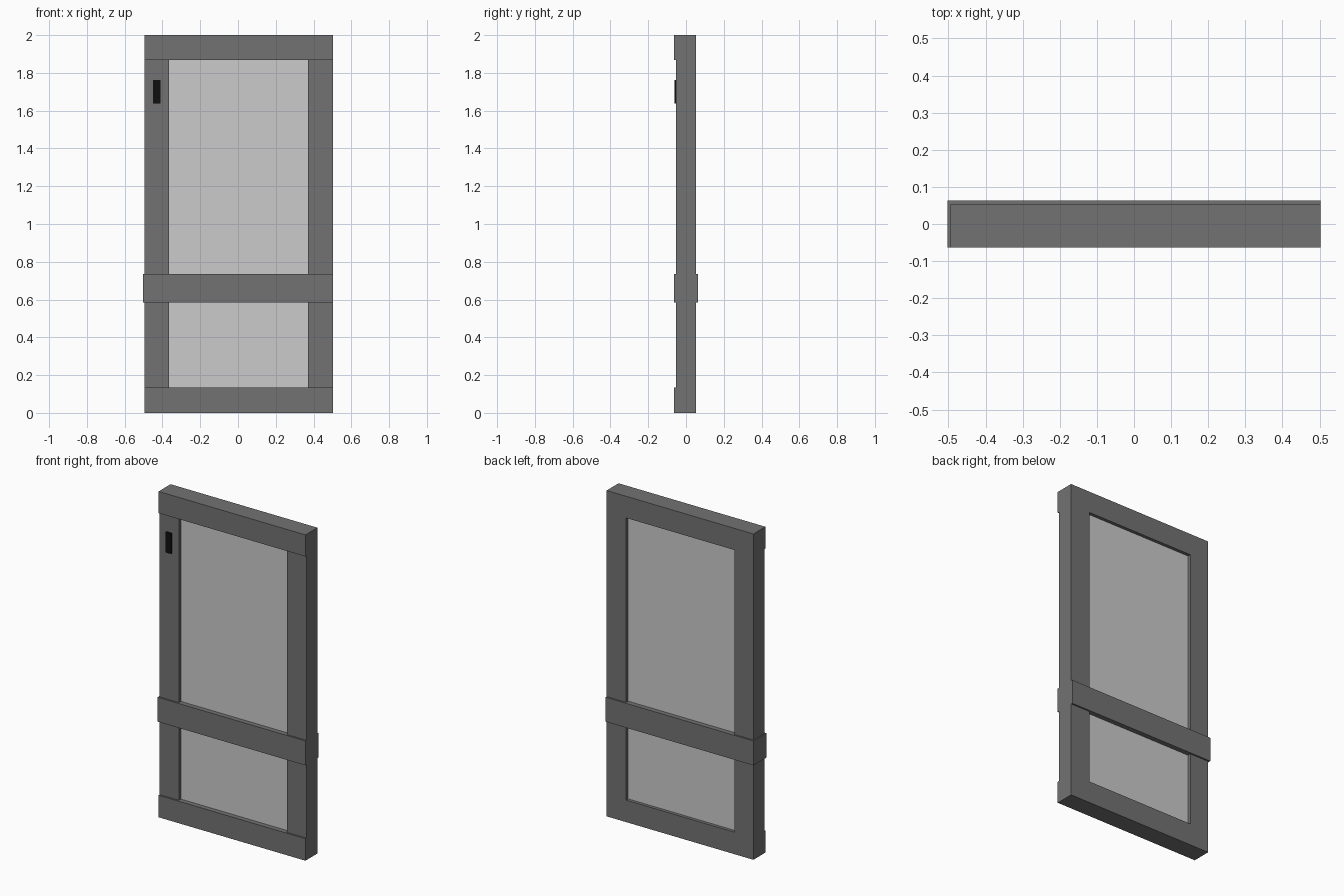
import bpy

if "Cube" in bpy.data.objects:
    bpy.data.objects.remove(bpy.data.objects["Cube"])


def material(name, value):
    m = bpy.data.materials.new(name)
    m.diffuse_color = (value, value, value, 1)
    m.use_nodes = True
    m.node_tree.nodes["Principled BSDF"].inputs["Base Color"].default_value = m.diffuse_color
    return m


def box(name, x, y, z, mat=None, bevel=0):
    """Box from (min, max) ranges on each axis."""
    bpy.ops.mesh.primitive_cube_add(size=1)
    ob = bpy.context.object
    ob.name = name
    ob.location = [(a + b) / 2 for a, b in (x, y, z)]
    ob.scale = [b - a for a, b in (x, y, z)]
    bpy.ops.object.transform_apply(location=False, rotation=False, scale=True)
    if mat:
        ob.data.materials.append(mat)
    if bevel:
        mod = ob.modifiers.new("bevel", 'BEVEL')
        mod.width = bevel
        mod.segments = 3
    return ob


frame_grey = material("frame_grey", 0.17)
black = material("black", 0.005)

LEFT, RIGHT = -0.495, 0.502
FRONT, BACK = -0.053, 0.053
RAIL_FRONT = -0.063

# upright stiles between the end rails
box("left_stile", (LEFT, -0.365), (FRONT, BACK), (0.135, 1.867), frame_grey)
box("right_stile", (0.37, RIGHT), (FRONT, BACK), (0.135, 1.867), frame_grey)

# end rails stand proud of the stiles at the front, flush at the back
for name, z in (("bottom_rail", (0, 0.135)), ("top_rail", (1.867, 2.0))):
    box(name, (LEFT, RIGHT), (RAIL_FRONT, BACK), z, frame_grey)

# middle rail wraps the frame front, back and left
box("middle_rail", (-0.502, RIGHT), (RAIL_FRONT, 0.063), (0.585, 0.735), frame_grey)

# recessed panel, let slightly into the frame
box("panel", (-0.375, 0.38), (-0.033, 0.033), (0.125, 1.877))

# small black latch plate on the left stile
box("latch_plate", (-0.45, -0.41), (-0.061, -0.05), (1.637, 1.763), black, 0.002)
